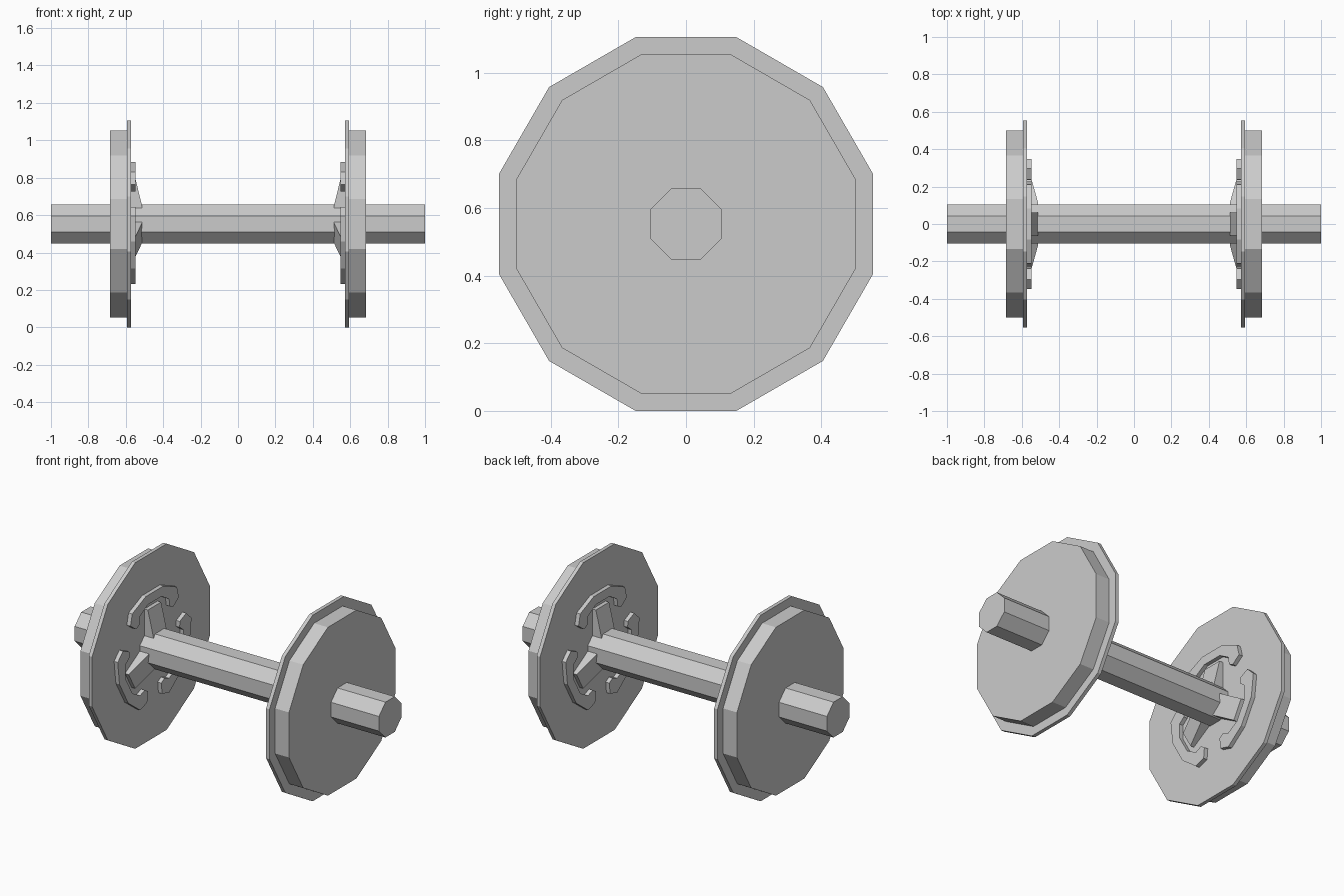
import bpy
import bmesh
from math import sin, cos, pi, radians
from mathutils import Vector

CENTRE_Z = 0.5525

cube = bpy.data.objects.get("Cube")
if cube:
    bpy.data.objects.remove(cube, do_unlink=True)

steel = bpy.data.materials.new("grey_steel")
steel.use_nodes = True
GREY = (0.6, 0.6, 0.6, 1.0)
steel.diffuse_color = GREY
steel.node_tree.nodes["Principled BSDF"].inputs["Base Color"].default_value = GREY


def finish(name, bm):
    """Turn a bmesh into a flat shaded steel object at axle height."""
    bmesh.ops.recalc_face_normals(bm, faces=bm.faces)
    mesh = bpy.data.meshes.new(name)
    bm.to_mesh(mesh)
    bm.free()
    mesh.materials.append(steel)
    obj = bpy.data.objects.new(name, mesh)
    obj.location.z = CENTRE_Z
    bpy.context.collection.objects.link(obj)
    return obj


def extrude(bm, points, offset):
    """Extrude a closed outline of 3D points along an offset."""
    face = bm.faces.new([bm.verts.new(p) for p in points])
    out = bmesh.ops.extrude_face_region(bm, geom=[face], use_keep_orig=True)
    verts = [g for g in out["geom"] if isinstance(g, bmesh.types.BMVert)]
    bmesh.ops.translate(bm, verts=verts, vec=offset)


def polar(x, r, a):
    return Vector((x, r * cos(a), r * sin(a)))


def disc(name, sides, apothem, x0, x1):
    """Regular prism along x, with flats facing up and sideways."""
    bm = bmesh.new()
    step = 2 * pi / sides
    radius = apothem / cos(step / 2)
    extrude(bm, [polar(x0, radius, (i + 0.5) * step) for i in range(sides)],
            Vector((x1 - x0, 0, 0)))
    return finish(name, bm)


# Raised hooked rim segment: half outline as (degrees from its middle, radius)
HOOK = [(14, 0.343), (37, 0.349), (47, 0.31), (45, 0.245), (37, 0.237),
        (30, 0.272), (13, 0.285)]
SEGMENT = HOOK + [(-a, r) for a, r in reversed(HOOK)]


def rim_segment(name, side, middle):
    bm = bmesh.new()
    extrude(bm, [polar(side * 0.575, r, middle + radians(a)) for a, r in SEGMENT],
            Vector((-side * 0.027, 0, 0)))
    return finish(name, bm)


# Sloping web between the axle and the wheel: profile as (x, radius)
WEB = [(0.575, 0.05), (0.512, 0.05), (0.512, 0.092), (0.549, 0.245), (0.575, 0.245)]
WEB_HALF = 0.062


def web(name, side, angle):
    bm = bmesh.new()
    across = polar(0, WEB_HALF, angle + pi / 2)
    extrude(bm, [polar(side * x, r, angle) - across for x, r in WEB], across * 2)
    return finish(name, bm)


# Axle running through both wheels
disc("axle", 8, 0.105, -1, 1)

# Wheels with inner flange, webs and raised segments
for label, side in (("left", 1), ("right", -1)):
    disc(label + "_wheel_tread", 12, 0.5, side * 0.685, side * 0.594)
    disc(label + "_wheel_flange", 12, 0.5525, side * 0.594, side * 0.572)
    for i in range(3):
        angle = pi / 2 + i * 2 * pi / 3
        rim_segment(f"{label}_raised_segment_{i + 1}", side, angle)
        web(f"{label}_hub_web_{i + 1}", side, angle)
